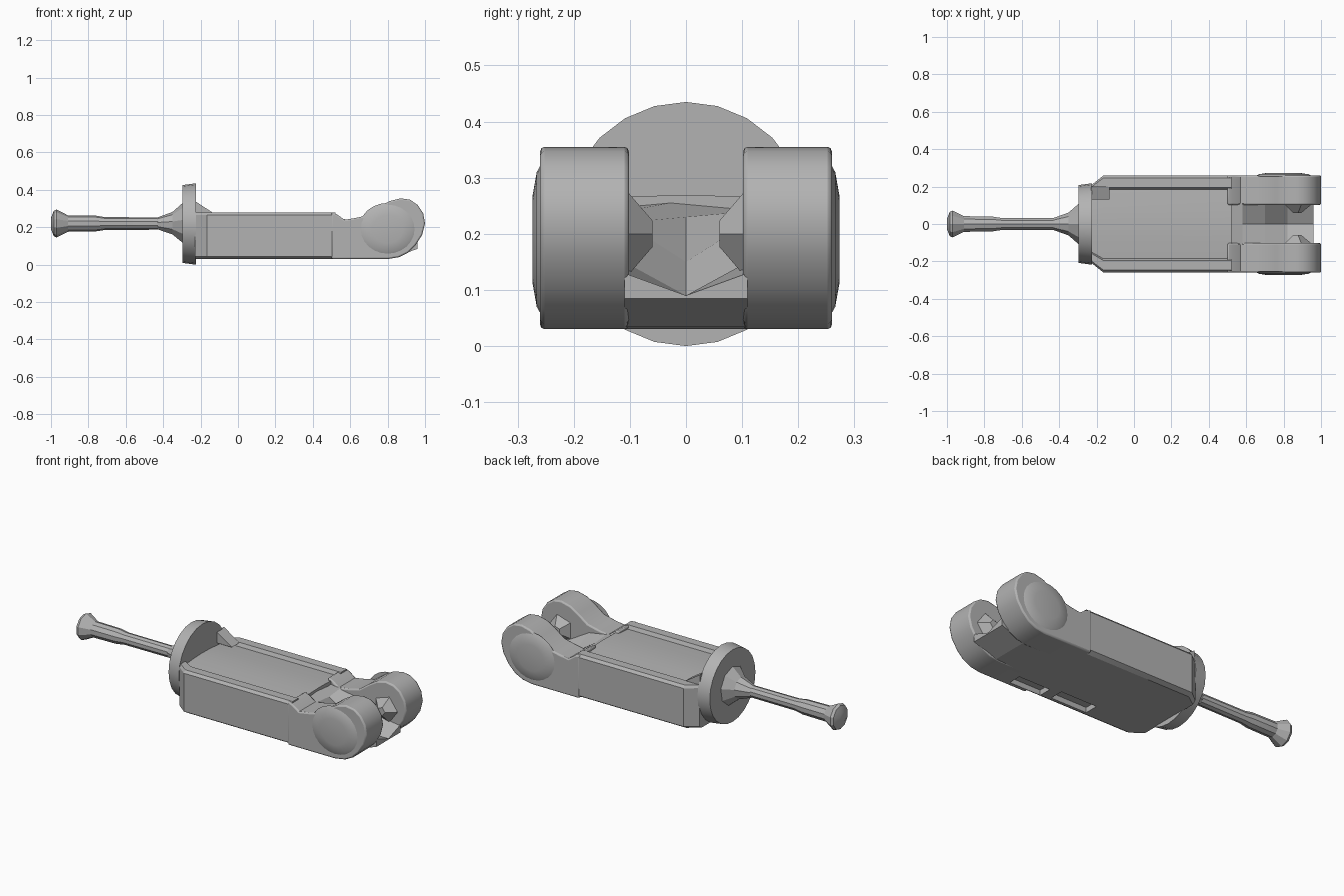
import bpy, bmesh, math
from mathutils import Vector

if "Cube" in bpy.data.objects:
    bpy.data.objects.remove(bpy.data.objects["Cube"], do_unlink=True)

grey = bpy.data.materials.new("plain grey")
grey.use_nodes = True
grey.diffuse_color = (0.45, 0.45, 0.45, 1)
grey.node_tree.nodes["Principled BSDF"].inputs["Base Color"].default_value = (0.45, 0.45, 0.45, 1)


def loft(name, rings, angle=30, bevel=0):
    """Skin a list of equal-length rings of points and cap both ends."""
    bm = bmesh.new()
    loops = [[bm.verts.new(p) for p in ring] for ring in rings]
    n = len(loops[0])
    for a, b in zip(loops, loops[1:]):
        for i in range(n):
            j = (i + 1) % n
            bm.faces.new((a[i], a[j], b[j], b[i]))
    bm.faces.new(loops[0])
    bm.faces.new(loops[-1])
    bmesh.ops.recalc_face_normals(bm, faces=bm.faces)
    mesh = bpy.data.meshes.new(name)
    bm.to_mesh(mesh)
    bm.free()
    ob = bpy.data.objects.new(name, mesh)
    bpy.context.collection.objects.link(ob)
    mesh.materials.append(grey)
    if bevel:
        mod = ob.modifiers.new("soft edge", "BEVEL")
        mod.width, mod.segments, mod.limit_method = bevel, 2, "ANGLE"
        mod.angle_limit = math.radians(50)
    bpy.ops.object.select_all(action="DESELECT")
    ob.select_set(True)
    bpy.context.view_layer.objects.active = ob
    if angle:
        bpy.ops.object.shade_smooth_by_angle(angle=math.radians(angle))
    return ob


def turned(name, stations, sides, z=0.2175, angle=30):
    """Turn (x, radius) stations around the long axis."""
    turn = [2 * math.pi * i / sides for i in range(sides)]
    return loft(name, [[(x, r * math.sin(t), z + r * math.cos(t)) for t in turn]
                       for x, r in stations], angle)


def slab(name, outline, y0, y1, angle=30, bevel=0):
    """Extrude a side outline of (x, z) points across y."""
    return loft(name, [[(x, y, z) for x, z in outline] for y in (y0, y1)], angle, bevel)


def box(name, x0, x1, y0, y1, z0, z1):
    return slab(name, [(x0, z0), (x1, z0), (x1, z1), (x0, z1)], y0, y1, 0)


# Main body with raised side rails and a gently crowned top panel
half = [(0.235, 0.03), (0.258, 0.045), (0.258, 0.265), (0.245, 0.28),
        (0.195, 0.28), (0.185, 0.26), (0.09, 0.267)]
section = half + [(0, 0.269)] + [(-y, z) for y, z in reversed(half)]
body = loft("main_body", [[(x, y * s, z) for y, z in section]
                          for x, s in ((-0.23, 0.8), (-0.165, 1), (0.52, 1))], 25)

# Fork ears with rounded ends
ear_outline = [(0.5, 0.03), (0.5, 0.28), (0.53, 0.268), (0.57, 0.24), (0.63, 0.25),
               (0.70, 0.266), (0.76, 0.31), (0.81, 0.34), (0.87, 0.355), (0.92, 0.347),
               (0.96, 0.32), (0.99, 0.275), (1.0, 0.22), (0.985, 0.16), (0.95, 0.105),
               (0.91, 0.065), (0.86, 0.04), (0.80, 0.03)]
ears = {}
for side, s in (("right", -1), ("left", 1)):
    ears[side] = slab(side + "_fork_ear", ear_outline, s * 0.102, s * 0.26, 35, 0.008)

    # Low swelling on the outer face
    ring = [2 * math.pi * i / 24 for i in range(24)]
    loft(side + "_ear_swelling",
         [[(0.80 + 1.1 * r * math.cos(t), s * y, 0.19 + r * math.sin(t)) for t in ring]
          for r, y in ((0.14, 0.255), (0.12, 0.266), (0.075, 0.274))], 40)

    # Pointed boss on the inner face
    ring = [2 * math.pi * i / 5 for i in range(5)]
    loft(side + "_inner_boss",
         [[(0.87 + r * math.cos(t), s * y, 0.2 + r * math.sin(t)) for t in ring]
          for r, y in ((0.08, 0.105), (0.025, 0.06))], 0)

# Sloping V-shaped web between the ears: x, bottom, side height, middle height
web = [(0.5, 0.03, 0.25, 0.26), (0.58, 0.03, 0.24, 0.23), (0.70, 0.03, 0.22, 0.15),
       (0.82, 0.034, 0.15, 0.09), (0.96, 0.085, 0.13, 0.09)]
loft("fork_web", [[(x, -0.11, low), (x, 0.11, low), (x, 0.11, edge),
                   (x, 0, mid), (x, -0.11, edge)] for x, low, edge, mid in web], 0)

# Round flange, with one gusset against the body
turned("round_flange", [(-0.297, 0.208), (-0.225, 0.2175)], 24)
slab("flange_gusset", [(-0.23, 0.34), (-0.13, 0.275), (-0.23, 0.275)], 0.13, 0.2, 0)

# Cone and thin rod with a flared tip
turned("rod_cone", [(-0.29, 0.115), (-0.35, 0.062), (-0.43, 0.033)], 9, 0.22, 0)
turned("push_rod", [(-0.40, 0.033), (-0.71, 0.034), (-0.76, 0.042), (-0.91, 0.044),
                    (-0.97, 0.075), (-0.985, 0.068), (-1.0, 0.03)], 10, 0.22, 25)

# Two shallow recesses in the underside
for i, (x0, x1, y0, y1) in enumerate(((0.13, 0.36, -0.22, -0.14), (0.42, 0.62, -0.235, -0.16))):
    cutter = box("recess_cutter_%d" % (i + 1), x0, x1, y0, y1, -0.02, 0.06)
    cutter.hide_render = True
    cutter.display_type = "WIRE"
    cutter.hide_set(True)
    for target in (body, ears["right"]):
        mod = target.modifiers.new("recess", "BOOLEAN")
        mod.object, mod.operation, mod.solver = cutter, "DIFFERENCE", "EXACT"
